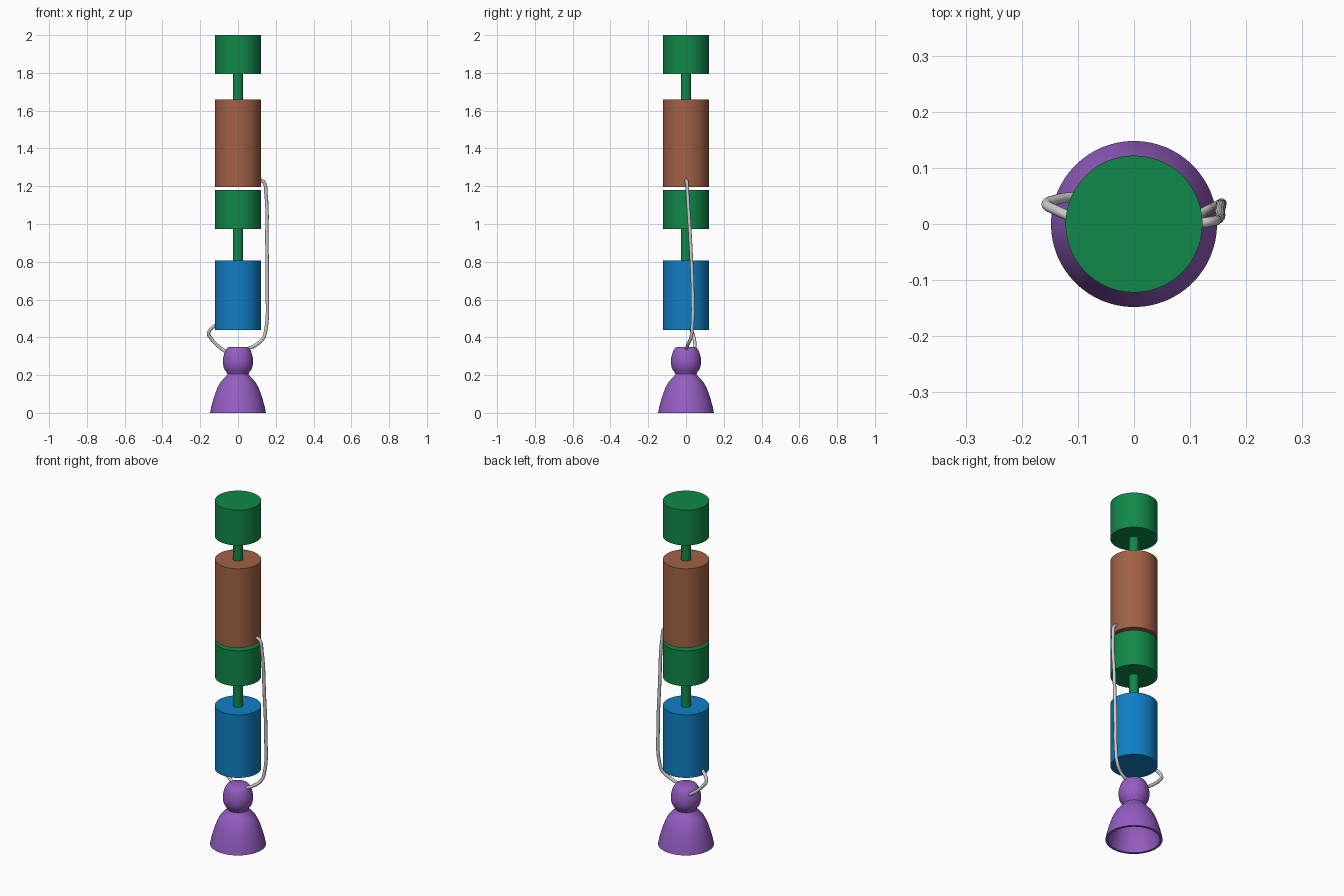
import bpy, bmesh, math

if "Cube" in bpy.data.objects:
    bpy.data.objects.remove(bpy.data.objects["Cube"])


def material(name, rgb):
    m = bpy.data.materials.new(name)
    m.diffuse_color = (*rgb, 1)
    m.use_nodes = True
    m.node_tree.nodes["Principled BSDF"].inputs["Base Color"].default_value = m.diffuse_color
    return m


GREEN = material("green", (0.005, 0.25, 0.065))
BROWN = material("brown", (0.36, 0.12, 0.06))
BLUE = material("blue", (0.005, 0.21, 0.56))
PURPLE = material("purple", (0.30, 0.11, 0.54))


def smooth(ob, angle=35):
    bpy.ops.object.select_all(action='DESELECT')
    ob.select_set(True)
    bpy.context.view_layer.objects.active = ob
    bpy.ops.object.shade_smooth_by_angle(angle=math.radians(angle))


def cylinder(name, r, z0, z1, mat):
    bpy.ops.mesh.primitive_cylinder_add(vertices=64, radius=r, depth=z1 - z0,
                                        location=(0, 0, (z0 + z1) / 2))
    ob = bpy.context.object
    ob.name = name
    ob.data.materials.append(mat)
    smooth(ob)


def lathe(name, profile, mat, steps=64):
    bm = bmesh.new()
    vs = [bm.verts.new((r, 0, z)) for r, z in profile]
    es = [bm.edges.new(p) for p in zip(vs, vs[1:])]
    bmesh.ops.spin(bm, geom=vs + es, cent=(0, 0, 0), axis=(0, 0, 1),
                   angle=math.tau, steps=steps)
    bmesh.ops.remove_doubles(bm, verts=bm.verts, dist=1e-5)
    bmesh.ops.recalc_face_normals(bm, faces=bm.faces)
    me = bpy.data.meshes.new(name)
    bm.to_mesh(me)
    bm.free()
    ob = bpy.data.objects.new(name, me)
    bpy.context.collection.objects.link(ob)
    me.materials.append(mat)
    smooth(ob)


def pipe(name, points, r=0.009):
    cu = bpy.data.curves.new(name, 'CURVE')
    cu.dimensions = '3D'
    cu.bevel_depth = r
    cu.bevel_resolution = 4
    cu.use_fill_caps = True
    cu.resolution_u = 8
    sp = cu.splines.new('BEZIER')
    sp.bezier_points.add(len(points) - 1)
    for bp, co in zip(sp.bezier_points, points):
        bp.co = co
        bp.handle_left_type = bp.handle_right_type = 'AUTO'
    ob = bpy.data.objects.new(name, cu)
    bpy.context.collection.objects.link(ob)


# Stacked tanks, each with a capped rod above
R = 0.122
cylinder("lower_tank", R, 0.44, 0.807, BLUE)
cylinder("upper_tank", R, 1.197, 1.658, BROWN)
for level, rod0, cap0, cap1 in (("lower", 0.79, 0.974, 1.18),
                                ("upper", 1.64, 1.794, 2.0)):
    cylinder(level + "_rod", 0.027, rod0, cap0 + 0.01, GREEN)
    cylinder(level + "_cap", R, cap0, cap1, GREEN)

# Chamber and hollow bell, one turned profile
lathe("chamber_and_bell", [
    (0, 0.349), (0.048, 0.349), (0.057, 0.344), (0.066, 0.331), (0.074, 0.311),
    (0.079, 0.288), (0.080, 0.265), (0.077, 0.245), (0.070, 0.228),
    (0.060, 0.215), (0.056, 0.206), (0.061, 0.197), (0.077, 0.181), (0.095, 0.159),
    (0.109, 0.133), (0.121, 0.102), (0.132, 0.067), (0.141, 0.033), (0.148, 0),
    (0.134, 0), (0.127, 0.033), (0.118, 0.067), (0.107, 0.102), (0.095, 0.131),
    (0.081, 0.154), (0.064, 0.174), (0.046, 0.192), (0, 0.2)], PURPLE)

# Feed pipes from the tanks to the chamber
pipe("long_feed_pipe", [
    (0.110, 0, 1.235), (0.136, 0.004, 1.222), (0.148, 0.008, 1.16),
    (0.153, 0.024, 0.9), (0.155, 0.035, 0.65), (0.149, 0.033, 0.45),
    (0.133, 0.025, 0.395), (0.098, 0.010, 0.362), (0.045, 0, 0.335)])
pipe("short_feed_pipe", [
    (-0.105, 0.010, 0.470), (-0.140, 0.025, 0.447), (-0.156, 0.035, 0.420),
    (-0.144, 0.042, 0.396), (-0.100, 0.048, 0.350), (-0.045, 0.040, 0.310)])
